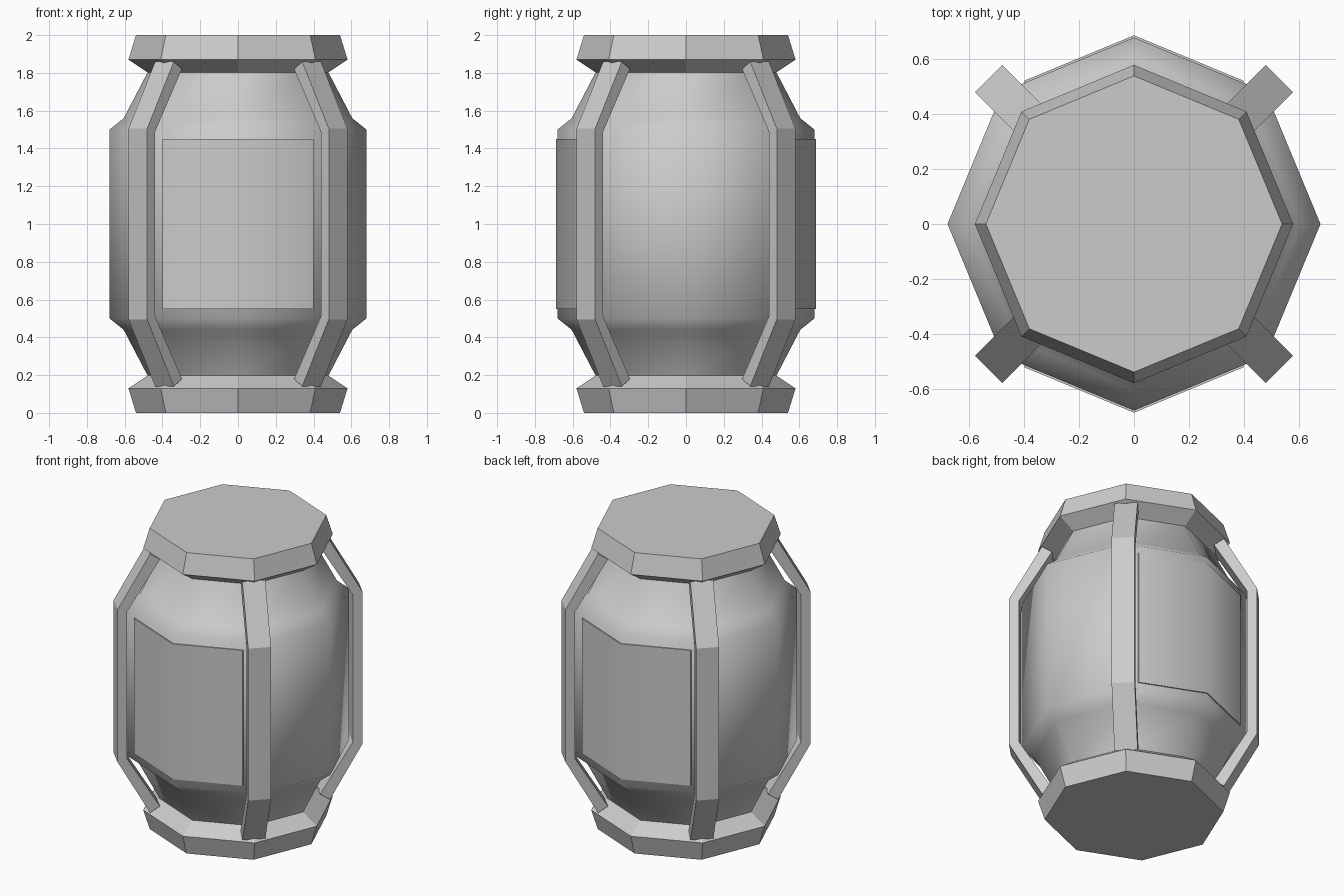
import bpy, bmesh, math
from mathutils import Matrix

if "Cube" in bpy.data.objects:
    bpy.data.objects.remove(bpy.data.objects["Cube"])

def finish(name, bm, smooth=None):
    bmesh.ops.recalc_face_normals(bm, faces=bm.faces)
    me = bpy.data.meshes.new(name)
    bm.to_mesh(me)
    bm.free()
    ob = bpy.data.objects.new(name, me)
    bpy.context.collection.objects.link(ob)
    if smooth:
        bpy.ops.object.select_all(action='DESELECT')
        ob.select_set(True)
        bpy.context.view_layer.objects.active = ob
        bpy.ops.object.shade_smooth_by_angle(angle=math.radians(smooth))
    return ob

def lathe(name, profile, smooth=None, sides=8):
    """Closed solid from (radius, z) rings, corners on the x and y axes."""
    bm = bmesh.new()
    rings = []
    for r, z in profile:
        rings.append([bm.verts.new((r * math.cos(2 * math.pi * i / sides),
                                    r * math.sin(2 * math.pi * i / sides), z))
                      for i in range(sides)])
    for a, b in zip(rings, rings[1:]):
        for i in range(sides):
            j = (i + 1) % sides
            bm.faces.new((a[i], a[j], b[j], b[i]))
    bm.faces.new(rings[0])
    bm.faces.new(rings[-1])
    return finish(name, bm, smooth)

def loft(name, sections, angle=0, smooth=None):
    """Bar through four-point sections, rotated about z."""
    bm = bmesh.new()
    rows = [[bm.verts.new(p) for p in s] for s in sections]
    for a, b in zip(rows, rows[1:]):
        for i in range(4):
            j = (i + 1) % 4
            bm.faces.new((a[i], a[j], b[j], b[i]))
    bm.faces.new(rows[0])
    bm.faces.new(rows[-1])
    bm.transform(Matrix.Rotation(angle, 4, 'Z'))
    return finish(name, bm, smooth)

# barrel body
lathe("body", [(0.475, 0.19), (0.605, 0.44), (0.68, 0.5),
               (0.68, 1.5), (0.605, 1.56), (0.475, 1.81)], 50)

# bottom and top caps
cap = [(0.54, 0.0), (0.58, 0.13), (0.475, 0.20)]
lathe("bottom_cap", cap)
lathe("top_cap", [(r, 2 - z) for r, z in cap])

# four bent corner straps: (outer r, outer z, inner r, inner z)
half = [(0.55, 0.14, 0.49, 0.18), (0.75, 0.495, 0.69, 0.51)]
path = half + [(a, 2 - b, c, 2 - d) for a, b, c, d in reversed(half)]
W = 0.07
for k in range(4):
    loft(f"strap_{k + 1}",
         [[(ro, -W, zo), (ro, W, zo), (ri, W, zi), (ri, -W, zi)]
          for ro, zo, ri, zi in path], math.radians(45 + 90 * k))

# front and back panels, folded along the body corner
slope = math.tan(math.radians(22.5))
for name, ang in (("front_panel", 0), ("back_panel", math.pi)):
    secs = []
    for x in (-0.4, 0, 0.4):
        y = -0.688 + abs(x) * slope
        secs.append([(x, y, 0.55), (x, y, 1.45), (x, y + 0.03, 1.45), (x, y + 0.03, 0.55)])
    loft(name, secs, ang, 50)
